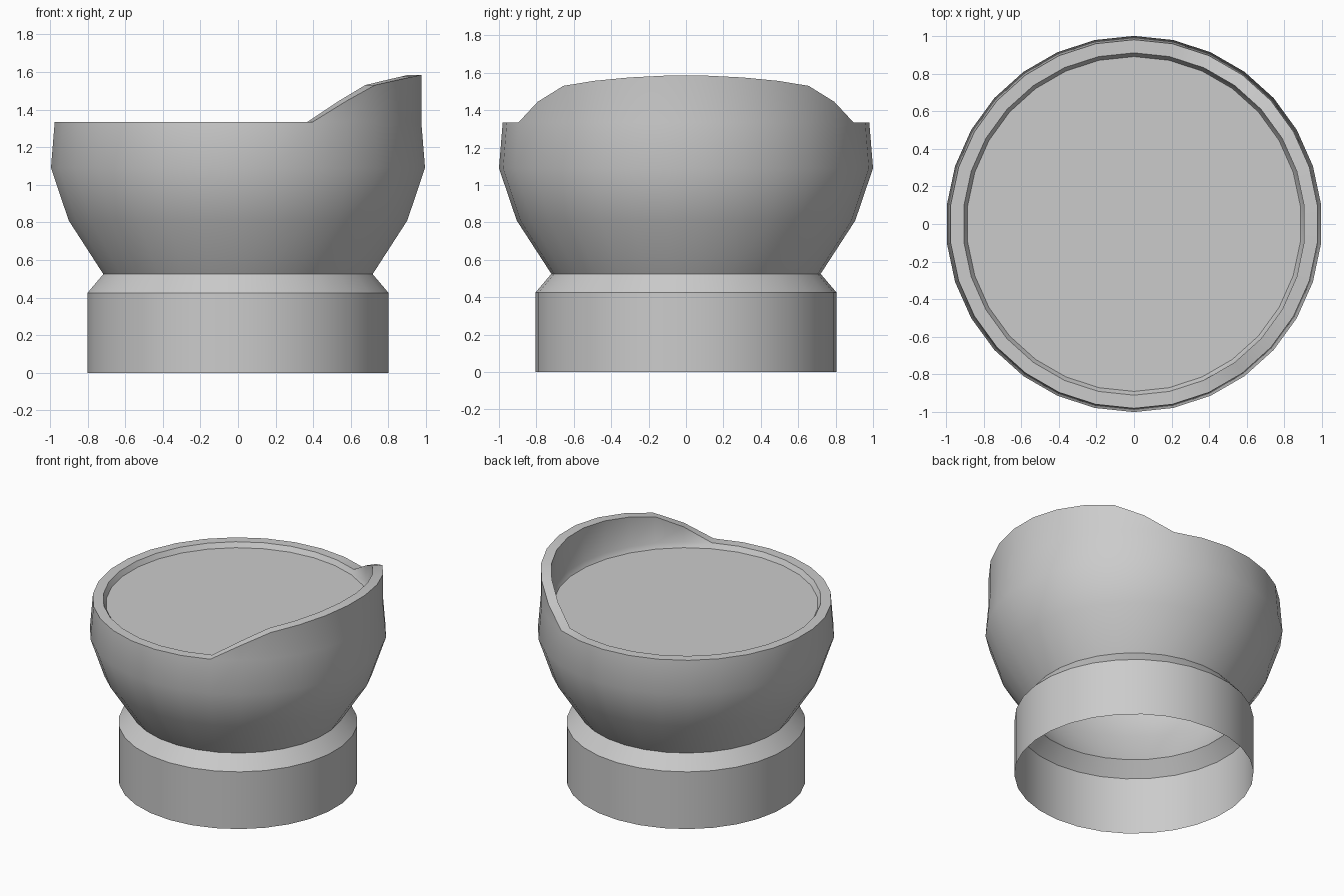
import bpy
import bmesh
import math

SIDES = 30
RIM_Z = 1.335
# Height of the raised lip at each step away from +x (6, 18, 30 ... degrees)
LIP_HEIGHTS = [1.585, 1.575, 1.557, 1.53, 1.445]

cube = bpy.data.objects.get("Cube")
if cube:
    bpy.data.objects.remove(cube, do_unlink=True)

grey = bpy.data.materials.new("plain grey")
grey.use_nodes = True
colour = (0.6, 0.6, 0.6, 1)
grey.diffuse_color = colour
grey.node_tree.nodes["Principled BSDF"].inputs["Base Color"].default_value = colour


def lip_z(i):
    """Rim height at segment i, mirrored about the x axis."""
    step = min(i, SIDES - 1 - i)
    return LIP_HEIGHTS[step] if step < len(LIP_HEIGHTS) else RIM_Z


def lathe(name, profile, cap=False):
    """Spin (radius, z) points; z of None follows the raised lip."""
    bm = bmesh.new()
    rings = []
    for r, z in profile:
        ring = []
        for i in range(SIDES):
            a = math.tau * (i + 0.5) / SIDES
            height = lip_z(i) if z is None else z
            ring.append(bm.verts.new((r * math.cos(a), r * math.sin(a), height)))
        rings.append(ring)
    for low, high in zip(rings, rings[1:]):
        for i in range(SIDES):
            j = (i + 1) % SIDES
            bm.faces.new((low[i], low[j], high[j], high[i]))
    if cap:
        bm.faces.new(rings[-1])
    # Merge the lip onto the rim where it is not raised
    bmesh.ops.remove_doubles(bm, verts=bm.verts, dist=0.0005)
    mesh = bpy.data.meshes.new(name)
    bm.to_mesh(mesh)
    bm.free()
    mesh.materials.append(grey)
    obj = bpy.data.objects.new(name, mesh)
    bpy.context.collection.objects.link(obj)
    bpy.ops.object.select_all(action="DESELECT")
    obj.select_set(True)
    bpy.context.view_layer.objects.active = obj
    bpy.ops.object.shade_smooth_by_angle(angle=math.radians(30))
    return obj


# Open foot with a chamfered shoulder
lathe("base", [(0.805, 0), (0.805, 0.425), (0.72, 0.525)])

# Bowl wall, rim with raised lip, inner wall and flat filling
lathe("bowl", [
    (0.72, 0.525), (0.905, 0.81), (1.0, 1.09), (0.98, RIM_Z),
    (0.98, None), (0.91, None),
    (0.91, RIM_Z), (0.89, 1.3),
], cap=True)
